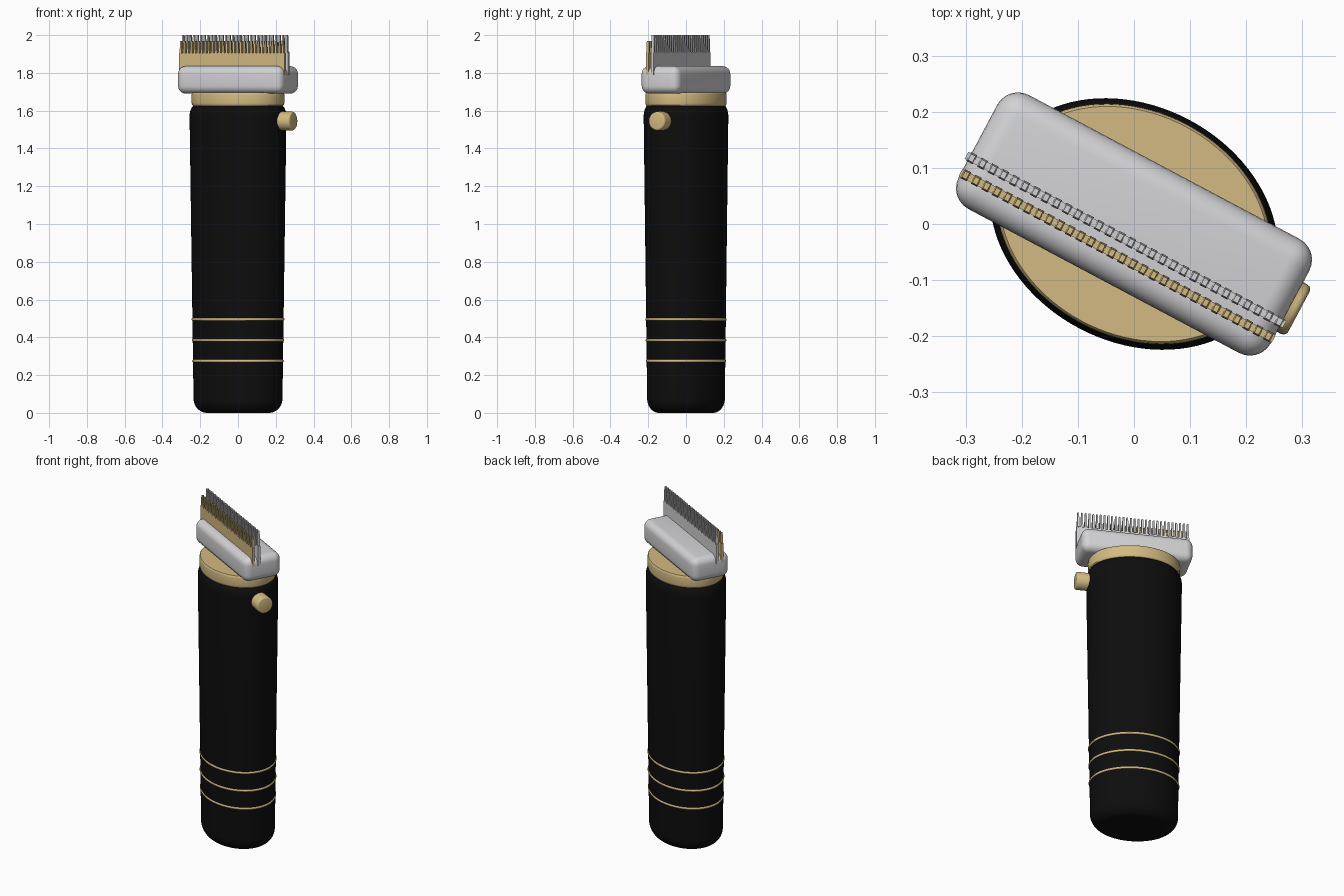
import bpy, bmesh
from math import sin, cos, pi, radians
from mathutils import Matrix, Vector

cube = bpy.data.objects.get("Cube")
if cube:
    bpy.data.objects.remove(cube, do_unlink=True)

TURN = radians(-28)        # the whole clipper is turned about its upright axis
RX, RY = 0.268, 0.210      # half axes of the oval handle at its widest


def material(name, rgb):
    mat = bpy.data.materials.new(name)
    mat.use_nodes = True
    mat.diffuse_color = (*rgb, 1)
    mat.node_tree.nodes["Principled BSDF"].inputs["Base Color"].default_value = (*rgb, 1)
    return mat


black = material("matte black", (0.004, 0.004, 0.004))
gold = material("soft gold", (0.65, 0.49, 0.22))
steel = material("light steel", (0.65, 0.65, 0.67))


def finish(name, bm, mat, smooth=True):
    bmesh.ops.recalc_face_normals(bm, faces=bm.faces)
    mesh = bpy.data.meshes.new(name)
    bm.to_mesh(mesh)
    bm.free()
    mesh.materials.append(mat)
    obj = bpy.data.objects.new(name, mesh)
    bpy.context.collection.objects.link(obj)
    obj.rotation_euler.z = TURN
    if smooth:
        bpy.ops.object.select_all(action='DESELECT')
        obj.select_set(True)
        bpy.context.view_layer.objects.active = obj
        bpy.ops.object.shade_smooth_by_angle(angle=radians(35))
    return obj


def oval_loft(name, profile, mat, sides=96):
    """Stack oval rings given as (scale, height) and cap both ends."""
    bm = bmesh.new()
    rings = [[bm.verts.new((RX * s * cos(2 * pi * i / sides),
                            RY * s * sin(2 * pi * i / sides), z))
              for i in range(sides)] for s, z in profile]
    for low, high in zip(rings, rings[1:]):
        for i in range(sides):
            j = (i + 1) % sides
            bm.faces.new((low[i], low[j], high[j], high[i]))
    bm.faces.new(rings[0][::-1])
    bm.faces.new(rings[-1])
    return finish(name, bm, mat)


def add_box(bm, center, size, taper=1.0):
    made = bmesh.ops.create_cube(bm, size=1)["verts"]
    for v in made:
        k = taper if v.co.z > 0 else 1.0
        v.co = Vector((v.co.x * size[0] * k, v.co.y * size[1] * k,
                       v.co.z * size[2])) + Vector(center)


def handle_scale(z):
    return 0.918 + 0.055 * (z - 0.07)


# Handle: tapered oval with rounded ends
BASE_R, TOP_R, TOP = 0.075, 0.06, 1.63
steps = [radians(a) for a in range(0, 91, 10)]
profile = [(handle_scale(BASE_R) - 0.28 * (1 - sin(a)), BASE_R * (1 - cos(a))) for a in steps]
profile += [(handle_scale(TOP - TOP_R) - 0.13 * (1 - cos(a)), TOP - TOP_R * (1 - sin(a))) for a in steps]
oval_loft("handle", profile, black)

# Thin trim rings around the lower handle
for n, z in enumerate((0.275, 0.385, 0.495), 1):
    s = handle_scale(z) - 0.005
    oval_loft(f"trim_ring_{n}",
              [(s + 0.024 * cos(radians(a)), z + 0.007 * sin(radians(a)))
               for a in range(-90, 91, 30)], gold)

# Collar between handle and head
oval_loft("collar", [(0.93, 1.625), (0.95, 1.63), (0.957, 1.64), (0.957, 1.685),
                     (0.95, 1.693), (0.935, 1.697)], gold)

# Head: rounded block
bm = bmesh.new()
add_box(bm, (0, 0, 1.763), (0.63, 0.23, 0.146))
bmesh.ops.bevel(bm, geom=bm.edges[:], offset=0.042, segments=6, profile=0.5, affect='EDGES')
finish("head", bm, steel)


# Toothed blades
def blade(name, y, half_width, base_top, tip, mat, teeth=30):
    bm = bmesh.new()
    bottom = 1.79
    add_box(bm, (0, y, (bottom + base_top) / 2), (2 * half_width, 0.014, base_top - bottom))
    pitch = 2 * half_width / teeth
    root = base_top - 0.003
    for i in range(teeth):
        x = -half_width + pitch * (i + 0.5)
        add_box(bm, (x, y, (root + tip) / 2), (pitch * 0.6, 0.018, tip - root), taper=0.7)
    finish(name, bm, mat, smooth=False)


blade("rear_blade", -0.032, 0.321, 1.91, 2.0, steel)
blade("front_blade", -0.064, 0.316, 1.905, 1.968, gold)

# Power button on the side of the handle
bm = bmesh.new()
bmesh.ops.create_cone(bm, cap_ends=True, segments=32, radius1=0.05, radius2=0.05, depth=0.113,
                      matrix=Matrix.Translation((0.2765, 0, 1.545)) @ Matrix.Rotation(pi / 2, 4, 'Y'))
rim = [e for e in bm.edges if all(v.co.x > 0.3 for v in e.verts)]
bmesh.ops.bevel(bm, geom=rim, offset=0.01, segments=3, profile=0.5, affect='EDGES')
finish("power_button", bm, gold)
